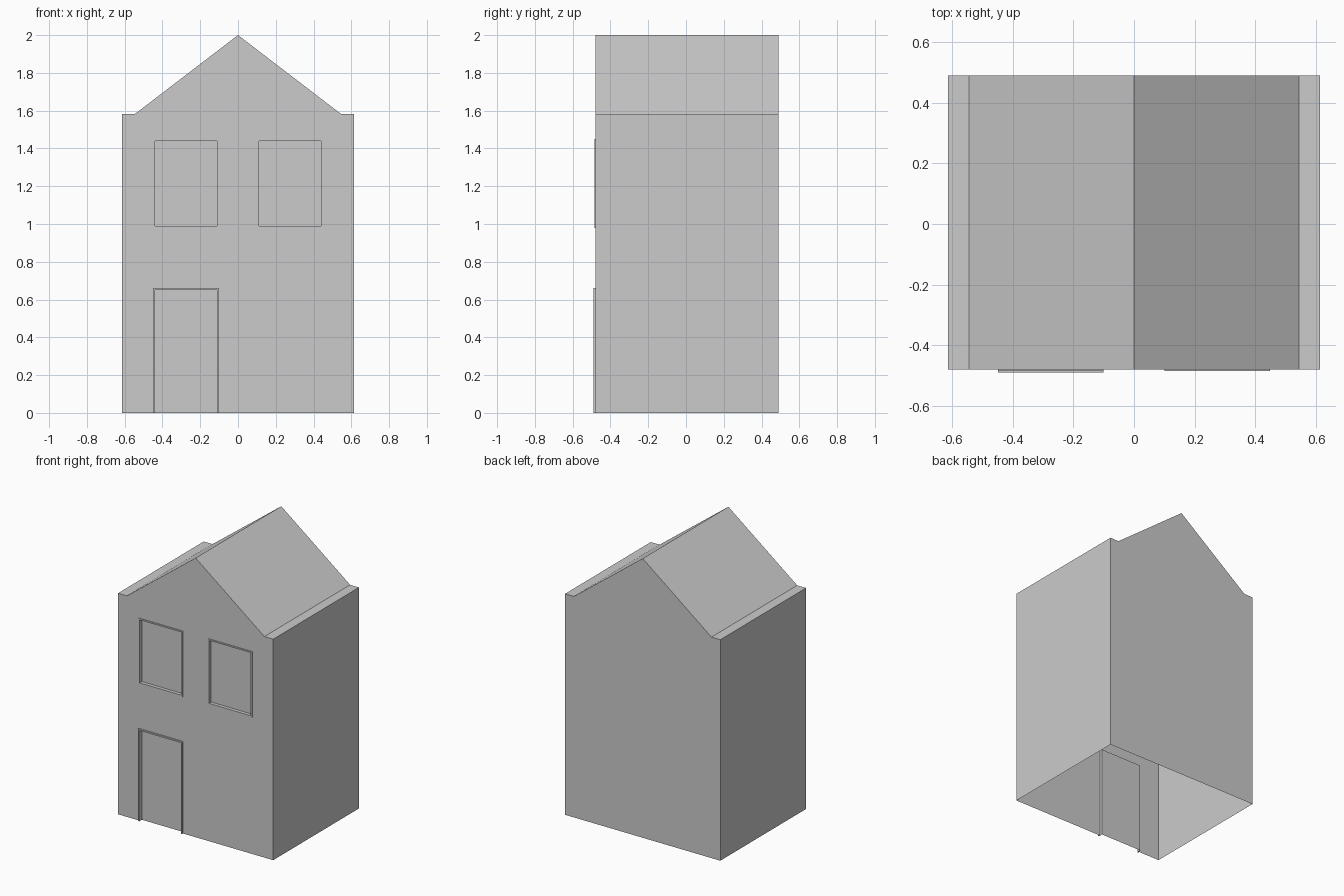
import bpy, bmesh

if "Cube" in bpy.data.objects:
    bpy.data.objects.remove(bpy.data.objects["Cube"])

FRONT, BACK = -0.48, 0.49     # wall planes
RECESS = -0.46                # plane of door and window panels


def make_object(name, bm):
    bmesh.ops.recalc_face_normals(bm, faces=bm.faces)
    mesh = bpy.data.meshes.new(name)
    bm.to_mesh(mesh)
    bm.free()
    obj = bpy.data.objects.new(name, mesh)
    bpy.context.collection.objects.link(obj)
    return obj


def prism(name, outline, y0, y1):
    """Extrude an x-z outline along y."""
    bm = bmesh.new()
    face = bm.faces.new([bm.verts.new((x, y0, z)) for x, z in outline])
    ext = bmesh.ops.extrude_face_region(bm, geom=[face], use_keep_orig=True)
    moved = [v for v in ext["geom"] if isinstance(v, bmesh.types.BMVert)]
    bmesh.ops.translate(bm, verts=moved, vec=(0, y1 - y0, 0))
    return make_object(name, bm)


def corners(x0, x1, z0, z1):
    return [(x0, z0), (x0, z1), (x1, z1), (x1, z0)]


def frame(name, outer, inner, y, closed):
    """Thin raised trim between two outlines, open towards the wall."""
    bm = bmesh.new()
    loops = [(outer, FRONT), (outer, y), (inner, y), (inner, FRONT)]
    rows = [[bm.verts.new((x, d, z)) for x, z in pts] for pts, d in loops]
    n = len(outer)
    for a, b in zip(rows, rows[1:]):
        for i in range(n if closed else n - 1):
            j = (i + 1) % n
            bm.faces.new((a[i], a[j], b[j], b[i]))
    return make_object(name, bm)


# House shell: walls, flat eave ledges and gabled roof
house = prism("house_shell", [(-0.615, 0), (-0.615, 1.583), (-0.545, 1.583), (0, 2),
                              (0.545, 1.583), (0.615, 1.583), (0.615, 0)], FRONT, BACK)

# Recessed door and window openings
openings = {"door": (-0.44, -0.11, -0.1, 0.65),
            "left_window": (-0.44, -0.11, 0.99, 1.44),
            "right_window": (0.11, 0.44, 0.99, 1.44)}
bpy.context.view_layer.objects.active = house
for name, box in openings.items():
    cutter = prism(name + "_cutter", corners(*box), -0.6, RECESS)
    cutter.hide_render = True
    mod = house.modifiers.new(name, 'BOOLEAN')
    mod.operation, mod.solver, mod.object = 'DIFFERENCE', 'EXACT', cutter
    bpy.ops.object.modifier_apply(modifier=mod.name)
    bpy.data.objects.remove(cutter)

# The shell is open underneath
bm = bmesh.new()
bm.from_mesh(house.data)
bottom = [f for f in bm.faces if all(abs(v.co.z) < 1e-4 for v in f.verts)]
bmesh.ops.delete(bm, geom=bottom, context='FACES')
bm.to_mesh(house.data)
bm.free()

# Raised trim around the openings
frame("door_frame", corners(-0.45, -0.10, 0, 0.66), corners(-0.44, -0.11, 0, 0.65), -0.49, False)
for name, x0, x1 in (("left", -0.45, -0.10), ("right", 0.10, 0.45)):
    frame(name + "_window_frame", corners(x0, x1, 0.98, 1.45),
          corners(x0 + 0.01, x1 - 0.01, 0.99, 1.44), -0.485, True)
